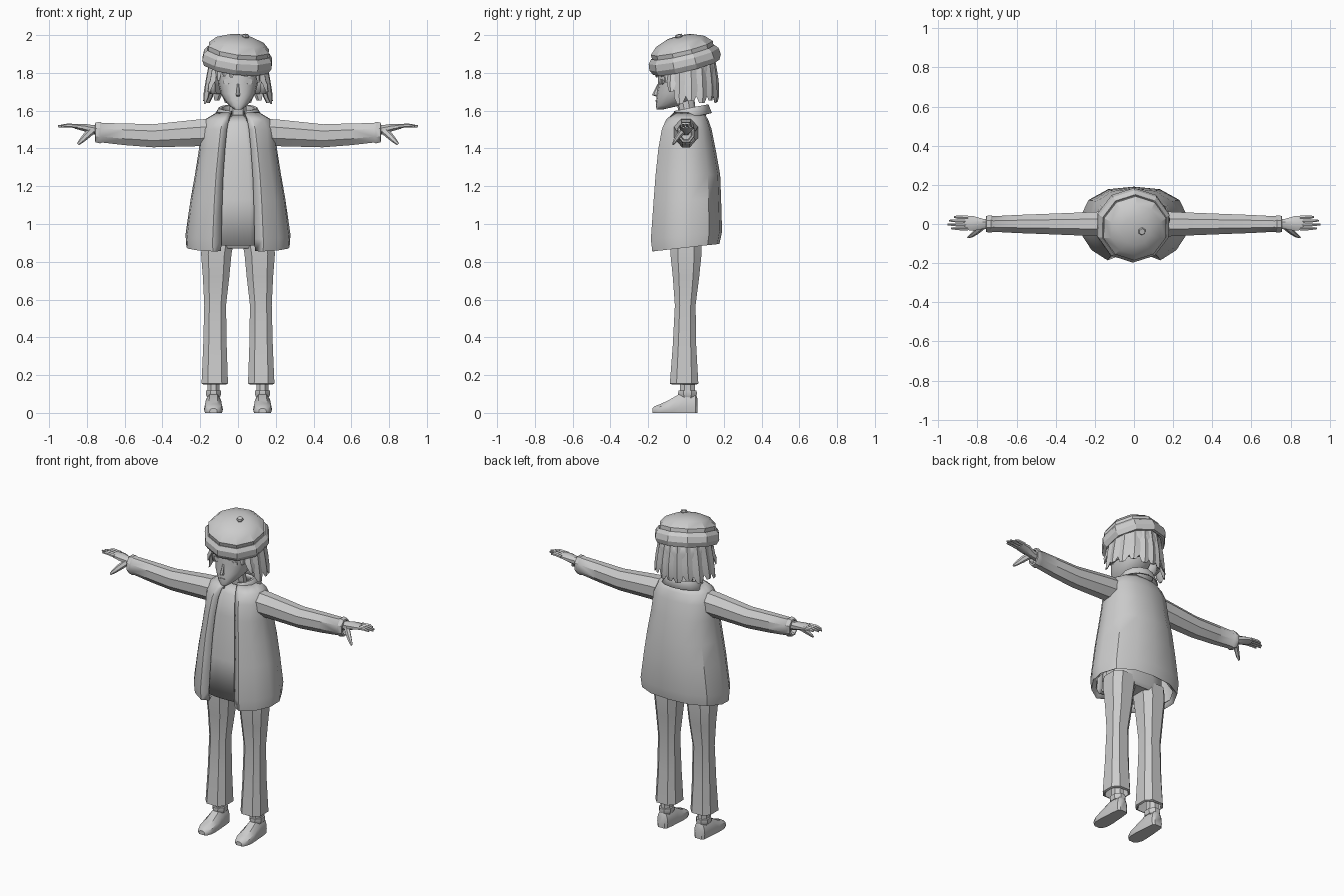
import bpy, bmesh
from math import sin, cos, pi, radians, copysign
from mathutils import Vector, Matrix

cube = bpy.data.objects.get("Cube")
if cube:
    bpy.data.objects.remove(cube)

grey = bpy.data.materials.new("plain grey")
grey.use_nodes = True
GREY = (0.6, 0.6, 0.6, 1)
grey.diffuse_color = GREY
grey.node_tree.nodes["Principled BSDF"].inputs["Base Color"].default_value = GREY


def ring(c, u, v, ru, rv, n=8, p=1.0, turn=0.5):
    """Rounded ring about c; p below 1 makes it boxier."""
    pts = []
    for i in range(n):
        a = 2 * pi * (i + turn) / n
        cu, sv = cos(a), sin(a)
        pts.append(Vector(c) + Vector(u) * ru * copysign(abs(cu) ** p, cu)
                   + Vector(v) * rv * copysign(abs(sv) ** p, sv))
    return pts


X, Y, Z = Vector((1, 0, 0)), Vector((0, 1, 0)), Vector((0, 0, 1))


def loft(name, rings, closed=True, caps=True, mirror=False, thick=0, angle=35):
    """Skin a row of matching point rings."""
    bm = bmesh.new()
    rows = [[bm.verts.new(q) for q in r] for r in rings]
    n = len(rows[0])
    for a, b in zip(rows, rows[1:]):
        for i in range(n if closed else n - 1):
            j = (i + 1) % n
            bm.faces.new((a[i], a[j], b[j], b[i]))
    if caps and closed:
        bm.faces.new(rows[0])
        bm.faces.new(rows[-1])
    bmesh.ops.recalc_face_normals(bm, faces=bm.faces)
    me = bpy.data.meshes.new(name)
    bm.to_mesh(me)
    bm.free()
    me.materials.append(grey)
    ob = bpy.data.objects.new(name, me)
    bpy.context.collection.objects.link(ob)
    if thick:
        m = ob.modifiers.new("thickness", "SOLIDIFY")
        m.thickness, m.offset = thick, 0
    if mirror:
        ob.modifiers.new("mirror", "MIRROR")
    bpy.ops.object.select_all(action="DESELECT")
    ob.select_set(True)
    bpy.context.view_layer.objects.active = ob
    bpy.ops.object.shade_smooth_by_angle(angle=radians(angle))
    return ob


def tube(name, path, n=6, mirror=True, side=Y):
    """Tapered limb along x-ish path of (point, width along side, height)."""
    rings = []
    for i, (c, w, h) in enumerate(path):
        d = Vector(path[min(i + 1, len(path) - 1)][0]) - Vector(path[max(i - 1, 0)][0])
        up = d.cross(side).normalized()
        rings.append(ring(c, side, up, w, h, n))
    return loft(name, rings, mirror=mirror)


# Jacket: z, half width, front, back, half opening
def jacket_section(z, w, f, b, g):
    lift = 0.04 if z < 1 else 0
    half = [(g, f * .9), (g + w * .16, f), (w * .78, f * .72), (w * .97, f * .28), (w, b * .15),
            (w * .84, b * .64), (w * .48, b * .93)]
    pts = half + [(0, b)] + [(-x, y) for x, y in reversed(half)]
    return [Vector((x, y, z + lift * (y - f) / (b - f))) for x, y in pts]


jacket_rows = [(.875, .25, -.155, .16, .09), (.86, .27, -.175, .175, .09), (.92, .272, -.18, .185, .09),
               (1.13, .245, -.165, .18, .085), (1.26, .222, -.155, .175, .08), (1.4, .2, -.14, .15, .07),
               (1.5, .193, -.122, .13, .06), (1.55, .17, -.1, .112, .05), (1.585, .11, -.06, .09, .035)]
loft("jacket", [jacket_section(*r) for r in jacket_rows], closed=False, thick=.012)

# Shirt panel filling the jacket opening
shirt_rows = [(.885, .13, -.145), (1.13, .12, -.138), (1.4, .1, -.117), (1.53, .075, -.09), (1.575, .045, -.045)]
loft("shirt", [[Vector((w * k, y + .015 * k * k, z)) for k in (-1, -.5, 0, .5, 1)]
               for z, w, y in shirt_rows], closed=False, thick=.008)

# Collar: open band, higher at the back, with pointed front tips
def collar_row(rx, ry, z):
    out = []
    for i in range(13):
        a = radians(-90 + 22 + i * (360 - 44) / 12)
        y = .025 + ry * sin(a)
        out.append(Vector((rx * cos(a), y, z + .2 * (y - .025))))
    return out


loft("collar", [collar_row(.085, .075, 1.55), collar_row(.09, .085, 1.61),
                collar_row(.1, .092, 1.612), collar_row(.128, .108, 1.565)], closed=False, thick=.008)

# Sleeves with a cuff roll and hollow end
sleeve = [(.15, 1.485, .07, .078), (.22, 1.482, .066, .076), (.45, 1.467, .056, .066),
          (.6, 1.475, .05, .062), (.72, 1.483, .043, .056), (.73, 1.484, .048, .062),
          (.755, 1.485, .045, .056), (.757, 1.485, .035, .045), (.73, 1.485, .03, .04)]
loft("sleeve", [ring((x, 0, z), Y, Z, w, h, 8) for x, z, w, h in sleeve], mirror=True)

# Hands
tube("palm", [((.72, 0, 1.495), .026, .028), ((.77, 0, 1.5), .027, .026),
              ((.82, .003, 1.512), .04, .02), ((.865, .005, 1.517), .038, .013)], 8)
for i, (y, tip) in enumerate([(-.024, .935), (-.005, .952), (.015, .945), (.034, .92)]):
    tube("finger_%d" % (i + 1), [((.85, y, 1.518), .011, .011), ((.9, y + .001, 1.522), .01, .01),
                                 ((tip, y + .002, 1.517), .005, .006)])
tube("thumb", [((.77, -.01, 1.497), .018, .02), ((.805, -.04, 1.465), .015, .018),
               ((.83, -.058, 1.44), .011, .013), ((.848, -.068, 1.422), .005, .007)])

# Trousers
loft("hips", [ring((0, 0, z), X, Y, w, d, 12, .7) for z, w, d in
              [(.87, .15, .07), (.89, .185, .085), (1.0, .18, .09), (1.2, .16, .09)]])
leg = [(.92, .105, 0, .09, .087), (.84, .115, 0, .085, .087), (.72, .116, 0, .074, .074),
       (.57, .121, -.004, .061, .058), (.35, .122, -.008, .066, .066), (.155, .123, -.01, .074, .08),
       (.15, .123, -.01, .062, .068), (.22, .123, -.01, .055, .055)]
loft("trouser_leg", [ring((x, y, z), X, Y, w, d, 8, .72) for z, x, y, w, d in leg], mirror=True)

# Feet
loft("ankle", [ring((.13, .008, z), X, Y, w, d, 8) for z, w, d in
               [(.06, .036, .046), (.12, .034, .042), (.26, .036, .044)]], mirror=True)
loft("ankle_band", [ring((.13, .008, z), X, Y, w, d, 8) for z, w, d in
                    [(.085, .038, .048), (.1, .044, .054), (.118, .042, .052), (.12, .033, .04)]], mirror=True)
shoe = [(.062, .024, .075), (.05, .037, .1), (.0, .043, .105), (-.04, .046, .097),
        (-.09, .05, .068), (-.135, .049, .047), (-.165, .036, .036), (-.177, .02, .024)]
loft("shoe", [[Vector((.13 + k * w, y, h * t)) for k, t in
               [(-.9, 0), (-1, .3), (-.88, .7), (-.45, 1), (.45, 1), (.88, .7), (1, .3), (.9, 0)]]
              for y, w, h in shoe], mirror=True)

# Neck and head
loft("neck", [ring((0, y, z), X, Y, w, d, 10) for z, y, w, d in
              [(1.5, .02, .06, .055), (1.57, .01, .047, .045), (1.7, -.01, .047, .05)]])
head_rows = [(1.607, .02, -.155, -.12), (1.625, .045, -.16, -.04), (1.655, .072, -.157, .03),
             (1.69, .092, -.155, .07), (1.74, .104, -.147, .1), (1.79, .11, -.15, .11),
             (1.85, .11, -.14, .11), (1.9, .08, -.1, .08)]
loft("head", [ring((0, (f + b) / 2, z), X, Y, w, (b - f) / 2, 16, .85, 0) for z, w, f, b in head_rows], angle=60)
loft("nose", [ring((0, y, z), X, Y, w, d, 6, 1, .5) for z, y, w, d in
              [(1.676, -.153, .008, .008), (1.683, -.16, .013, .02), (1.698, -.158, .01, .014),
               (1.74, -.143, .006, .008)]])


# Flat face details pressed on the face
def plate(name, x, z, y, w, h, yaw, mirror=True):
    u = Vector((cos(yaw), sin(yaw), 0))
    v = Vector((-sin(yaw), cos(yaw), 0))
    return loft(name, [ring(Vector((x, y, z)) + v * k, u, Z, w, h, 8) for k in (-.004, .004)], mirror=mirror)


plate("eye", .056, 1.753, -.129, .027, .016, radians(22))
plate("iris", .054, 1.753, -.133, .011, .015, radians(22))
plate("eyebrow", .056, 1.783, -.134, .028, .004, radians(22))
plate("mouth", 0, 1.652, -.157, .018, .004, 0, False)

# Hair: inner shell, then hanging locks by angle from the front
def around(a, rx, ry, z):
    return Vector((rx * sin(a), .005 - ry * cos(a), z))


steps = [radians(62 + i * (360 - 124) / 14) for i in range(15)]
loft("hair_shell", [[around(a, rx, ry, z) for a in steps] for z, rx, ry in
                    [(1.9, .13, .13), (1.82, .145, .145), (1.75, .148, .145), (1.69, .14, .135)]],
     closed=False, thick=.02)


def lock(name, deg, width, rows, mirror=True):
    rings = []
    for i, (z, rx, ry, k, t) in enumerate(rows):
        a = radians(deg)
        c = around(a, rx, ry, z)
        out, side = Vector((sin(a), -cos(a), 0)), Vector((cos(a), sin(a), 0))
        rings.append([c - side * width * k, c + out * t, c + side * width * k, c - out * t])
    return loft(name, rings, mirror=mirror)


side_locks = [(58, .028, 1.70), (76, .034, 1.635), (98, .036, 1.65), (120, .036, 1.64),
              (142, .036, 1.655), (163, .036, 1.64)]
for i, (deg, w, end) in enumerate(side_locks):
    lock("side_lock_%d" % (i + 1), deg, w, [(1.87, .14, .138, .9, .012), (1.76, .157, .15, 1.05, .016),
         (end + .035, .172, .156, .9, .013), (end, .182, .158, .45, .004)])
lock("back_lock", 180, .034, [(1.87, .14, .138, .9, .012), (1.76, .157, .152, 1.05, .016),
     (1.68, .17, .158, .9, .013), (1.645, .17, .158, .45, .004)], False)
for i, (deg, w, end) in enumerate([(-46, .03, 1.76), (-30, .027, 1.785), (-14, .025, 1.775), (2, .025, 1.795),
                                   (18, .026, 1.78), (33, .026, 1.79), (48, .03, 1.75)]):
    lock("fringe_%d" % (i + 1), deg, w, [(1.89, .13, .145, .9, .008), (1.83, .142, .163, 1.05, .012),
         (end, .145, .166, .3, .004)], False)

# Hat: faceted crown over a thick rolled band, tilted back and sideways
tilt = Matrix.Translation((-.004, -.006, 1.862)) @ Matrix.Rotation(radians(7), 4, "Y") @ Matrix.Rotation(radians(13), 4, "X")


def hat_part(name, rows, n, x=0):
    rings = [[tilt @ q for q in ring((x, 0, z), X, Y, r, r, n)] for z, r in rows]
    return loft(name, rings, angle=25)


hat_part("hat_band", [(.0, .14), (-.032, .165), (-.034, .18), (-.006, .194), (.028, .19), (.05, .172), (.04, .15)], 10)
hat_part("hat_crown", [(.03, .165), (.072, .168), (.108, .132), (.13, .075), (.136, .02)], 10)
hat_part("hat_button", [(.125, .014), (.14, .02), (.15, .016)], 6, .028)
